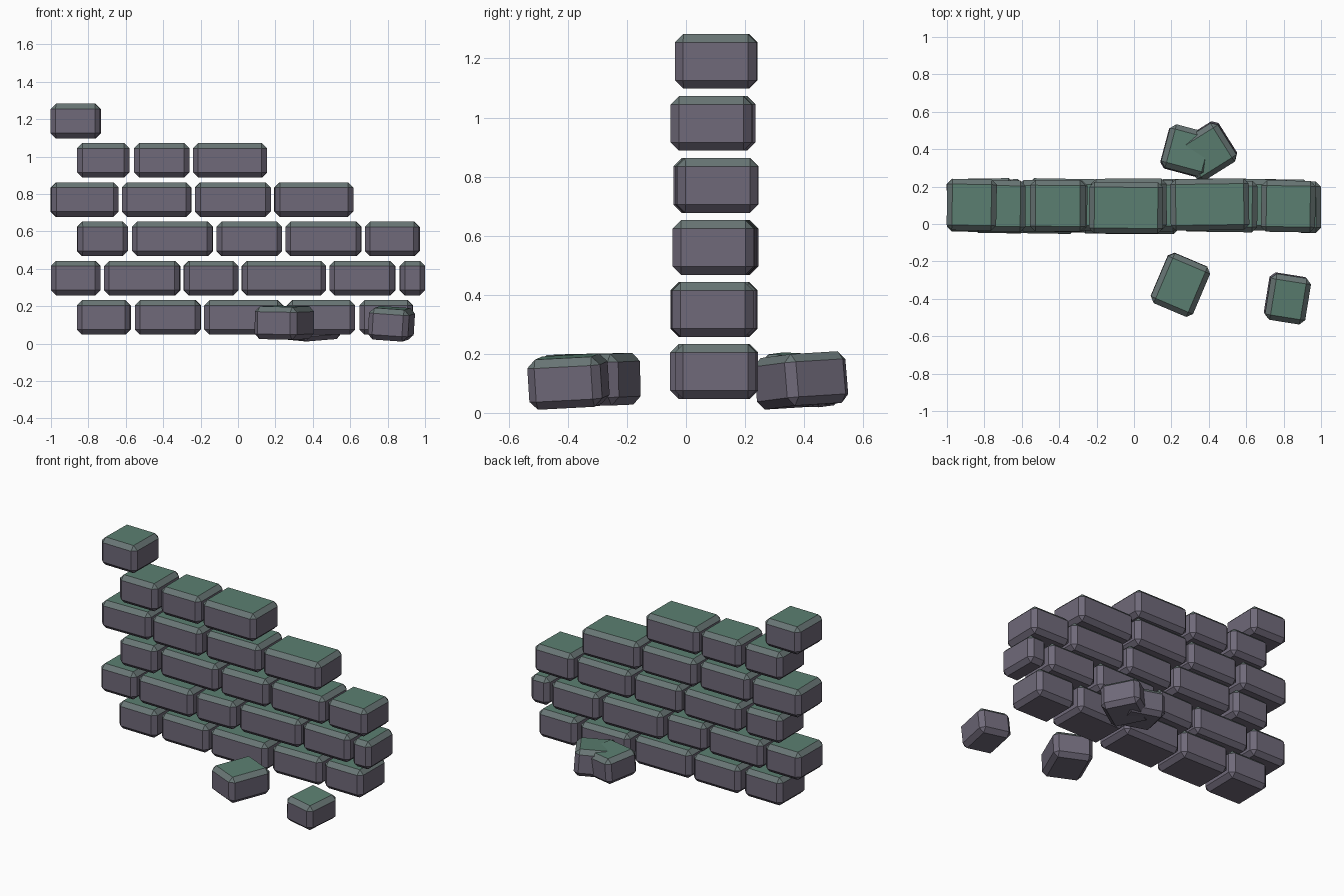
import bpy, bmesh, math, random
from mathutils import Euler

if "Cube" in bpy.data.objects:
    bpy.data.objects.remove(bpy.data.objects["Cube"])

random.seed(4)


def material(name, rgb):
    m = bpy.data.materials.new(name)
    m.diffuse_color = (*rgb, 1)
    m.use_nodes = True
    m.node_tree.nodes["Principled BSDF"].inputs["Base Color"].default_value = m.diffuse_color
    return m


MATS = [material("purple grey stone", (0.160, 0.142, 0.192)),
        material("green moss", (0.105, 0.212, 0.165)),
        material("mossy stone edge", (0.140, 0.180, 0.178))]


def brick(name, size, loc, rot=(0, 0, 0)):
    """Chamfered block: moss on top, blended colour on the upper chamfers."""
    bm = bmesh.new()
    bmesh.ops.create_cube(bm, size=1)
    bmesh.ops.scale(bm, vec=size, verts=bm.verts)
    bmesh.ops.bevel(bm, geom=bm.edges[:], offset=0.028, segments=1,
                    affect='EDGES', profile=0.5)
    bm.normal_update()
    for f in bm.faces:
        f.material_index = 1 if f.normal.z > 0.9 else 2 if f.normal.z > 0.3 else 0
    me = bpy.data.meshes.new(name)
    bm.to_mesh(me)
    bm.free()
    for m in MATS:
        me.materials.append(m)
    ob = bpy.data.objects.new(name, me)
    ob.location = loc
    ob.rotation_euler = Euler([math.radians(a) for a in rot])
    bpy.context.collection.objects.link(ob)


# Wall courses from the bottom up: left and right end of each brick
courses = [
    [(-.86, -.575), (-.55, -.20), (-.18, .24), (.262, .625), (.65, .935)],
    [(-1, -.735), (-.715, -.31), (-.29, 0), (.02, .47), (.49, .84), (.865, 1)],
    [(-.86, -.59), (-.565, -.135), (-.115, .235), (.255, .66), (.68, .97)],
    [(-1, -.64), (-.62, -.25), (-.23, .175), (.195, .615)],
    [(-.86, -.58), (-.555, -.26), (-.24, .155)],
    [(-1, -.735)],
]
for row, spans in enumerate(courses):
    for i, (x0, x1) in enumerate(spans):
        y = 0.095 + random.uniform(-0.012, 0.012)
        brick(f"wall_brick_{row + 1}_{i + 1}", (x1 - x0, 0.275, 0.185),
              ((x0 + x1) / 2, y, 0.14 + 0.21 * row),
              (0, 0, random.uniform(-1.2, 1.2)))

# Fallen bricks lying around the wall
brick("fallen_brick_front", (.245, .29, .175), (.248, -.325, .112), (1, 1, -23))
brick("fallen_brick_right", (.218, .25, .17), (.82, -.398, .106), (3, 4, -9))
brick("fallen_brick_back_left", (.25, .24, .17), (.287, .39, .112), (-3, 2, -15))
brick("fallen_brick_back_right", (.25, .244, .175), (.394, .39, .11), (3, -4, 32))
